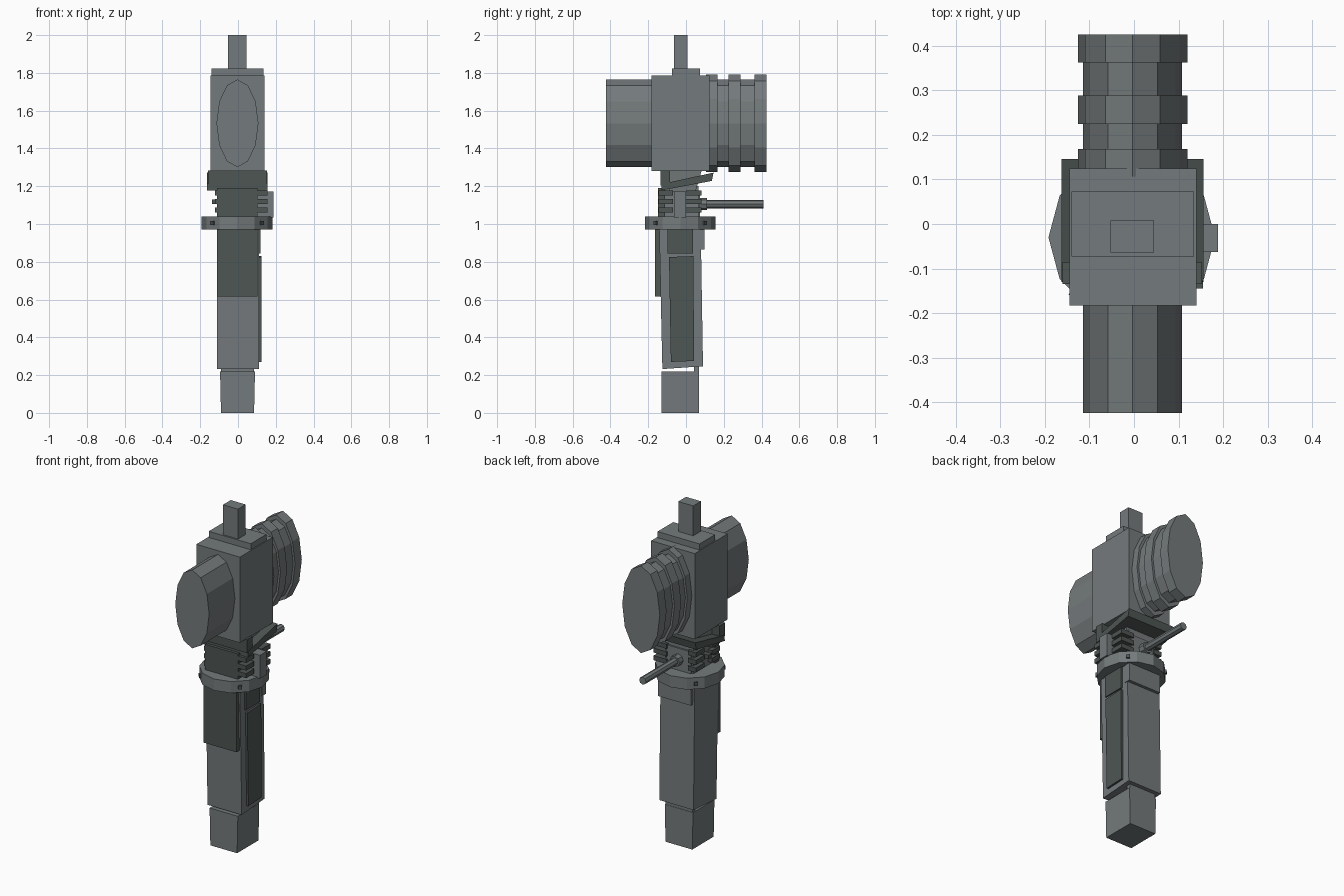
import bpy, bmesh, math
from mathutils import Matrix, Vector

if "Cube" in bpy.data.objects:
    bpy.data.objects.remove(bpy.data.objects["Cube"])


def material(name, col):
    m = bpy.data.materials.new(name)
    m.diffuse_color = (*col, 1)
    m.use_nodes = True
    m.node_tree.nodes["Principled BSDF"].inputs["Base Color"].default_value = m.diffuse_color
    return m


STEEL = material("steel grey", (0.175, 0.195, 0.20))
DARK = material("dark green grey", (0.075, 0.092, 0.087))


def finish(name, bm, mat):
    bmesh.ops.recalc_face_normals(bm, faces=bm.faces)
    me = bpy.data.meshes.new(name)
    bm.to_mesh(me)
    bm.free()
    me.materials.append(mat)
    ob = bpy.data.objects.new(name, me)
    bpy.context.collection.objects.link(ob)
    return ob


def side_prism(name, profile, x0, x1, mat, inset=0.0):
    """Extrude a (y, z) profile along x; inset narrows the lowest points."""
    bm = bmesh.new()
    zmid = sum(p[1] for p in profile) / len(profile)
    rows = []
    for x, s in ((x0, 1), (x1, -1)):
        rows.append([bm.verts.new((x + (s * inset if z < zmid else 0), y, z)) for y, z in profile])
    bm.faces.new(rows[0])
    bm.faces.new(rows[1])
    n = len(profile)
    for i in range(n):
        j = (i + 1) % n
        bm.faces.new((rows[0][i], rows[0][j], rows[1][j], rows[1][i]))
    return finish(name, bm, mat)


def box(name, x0, x1, y0, y1, z0, z1, mat, inset=0.0):
    return side_prism(name, [(y0, z0), (y1, z0), (y1, z1), (y0, z1)], x0, x1, mat, inset)


def drum(name, axis, c, ra, rb, a0, a1, mat, sides=12):
    """Elliptical prism along y (radii x, z) or along z (radii x, y)."""
    bm = bmesh.new()
    ends = []
    for a in (a0, a1):
        ring = []
        for i in range(sides):
            t = 2 * math.pi * i / sides
            u, v = c[0] + ra * math.cos(t), c[1] + rb * math.sin(t)
            ring.append(bm.verts.new((u, a, v) if axis == "y" else (u, v, a)))
        ends.append(ring)
        bm.faces.new(ring)
    for i in range(sides):
        j = (i + 1) % sides
        bm.faces.new((ends[0][i], ends[0][j], ends[1][j], ends[1][i]))
    return finish(name, bm, mat)


# Pommel, with the spine that joins it to the grip
box("pommel", -0.095, 0.09, -0.13, 0.07, 0, 0.22, STEEL, 0.005)
box("pommel_spine", -0.09, 0.085, 0.043, 0.068, 0.1, 0.3, STEEL)

# Grip, its dark front guard and side panels
side_prism("grip", [(-0.125, 0.232), (0.09, 0.247), (0.078, 0.98), (-0.142, 0.98)], -0.112, 0.112, STEEL)
box("front_guard", -0.112, 0.103, -0.163, -0.13, 0.615, 1.0, DARK)
side_prism("side_panel", [(-0.08, 0.27), (0.042, 0.275), (0.04, 0.83), (-0.09, 0.825)], 0.1, 0.124, DARK)
box("upper_side_panel", 0.1, 0.12, -0.098, 0.036, 0.843, 0.98, DARK)
box("back_plate", -0.1, 0.115, 0.06, 0.098, 0.865, 0.98, STEEL)

# Collar ring with four bolts
drum("collar_ring", "z", (-0.005, -0.03), 0.187, 0.187, 0.972, 1.04, STEEL)
for sx in (-1, 1):
    for sy in (-1, 1):
        b = box("ring_bolt", -0.01, 0.01, -0.01, 0.01, -0.01, 0.01, DARK)
        b.matrix_world = Matrix.Translation(Vector((-0.005 + sx * 0.128, -0.03 + sy * 0.128, 1.005))) @ Matrix.Rotation(math.pi / 4, 4, "Z")

# Lock core with fins on both sides
box("lock_core", -0.095, 0.09, -0.12, 0.065, 1.03, 1.2, STEEL)
box("lock_front_plate", -0.112, 0.103, -0.147, -0.11, 1.03, 1.19, DARK)
box("lock_back_plate", -0.085, 0.08, 0.06, 0.075, 1.04, 1.17, STEEL)
for z in (1.06, 1.105, 1.15):
    for y0, y1 in ((-0.145, -0.07), (0.0, 0.082)):
        box("lock_fin_right", 0.07, 0.155, y0, y1, z, z + 0.027, DARK)
        box("lock_fin_left", -0.122, -0.07, y0, y1, z, z + 0.027, DARK)
box("lock_slider", 0.08, 0.188, -0.063, 0.0, 1.035, 1.173, STEEL)
box("left_stud", -0.137, -0.09, -0.045, -0.015, 1.105, 1.13, DARK)

# Cocking rod out of the back
drum("rod_flange", "y", (-0.003, 1.105), 0.032, 0.032, 0.07, 0.112, STEEL, 8)
drum("rod", "y", (-0.003, 1.105), 0.022, 0.022, 0.07, 0.41, STEEL, 8)

# Neck and tilted shelf under the head
side_prism("neck", [(-0.085, 1.17), (0.05, 1.17), (0.085, 1.29), (-0.11, 1.29)], -0.115, 0.11, STEEL, 0.01)
side_prism("tilted_shelf", [(-0.13, 1.178), (0.137, 1.228), (0.146, 1.272), (-0.128, 1.212)], -0.163, 0.156, DARK)
box("shelf_front_post", -0.16, 0.153, -0.135, -0.085, 1.205, 1.283, DARK)

# Hammer head block, cap and post
box("head_block", -0.145, 0.14, -0.183, 0.125, 1.28, 1.787, STEEL)
box("head_cap", -0.14, 0.135, -0.073, 0.073, 1.78, 1.823, STEEL)
box("head_post", -0.053, 0.045, -0.064, 0.008, 1.81, 2.0, STEEL)

# Striking drums, the back one banded
drum("front_drum", "y", (-0.003, 1.533), 0.111, 0.232, -0.424, -0.15, STEEL)
drum("back_drum", "y", (-0.003, 1.533), 0.111, 0.232, 0.1, 0.42, STEEL)
for y0, y1 in ((0.107, 0.168), (0.225, 0.288), (0.362, 0.425)):
    drum("drum_band", "y", (-0.003, 1.533), 0.123, 0.258, y0, y1, STEEL)
